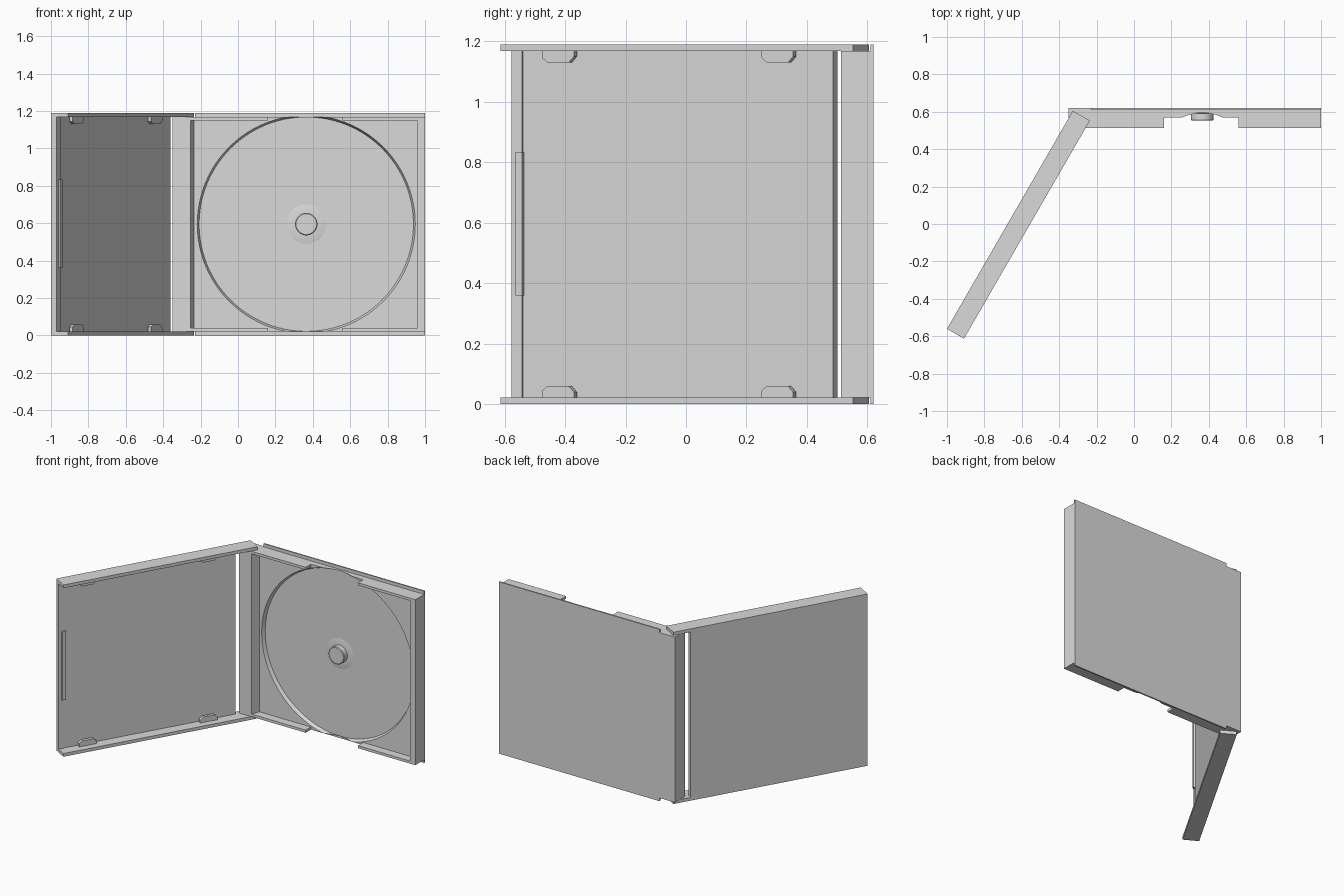
import bpy, bmesh, math
from mathutils import Matrix, Vector

if "Cube" in bpy.data.objects:
    bpy.data.objects.remove(bpy.data.objects["Cube"])

grey = bpy.data.materials.new("light_grey_plastic")
grey.use_nodes = True
grey.diffuse_color = (0.7, 0.7, 0.7, 1)
grey.node_tree.nodes["Principled BSDF"].inputs["Base Color"].default_value = grey.diffuse_color

H = 1.19                       # case height
WALL = 0.022                   # thickness of the lid's top and bottom walls
DISC = Vector((0.365, 0, H / 2))
LID = Matrix.Translation((-0.327, 0.605, 0)) @ Matrix.Rotation(math.radians(240), 4, "Z")


def finish(name, bm, matrix=None):
    bmesh.ops.recalc_face_normals(bm, faces=bm.faces)
    mesh = bpy.data.meshes.new(name)
    bm.to_mesh(mesh)
    bm.free()
    mesh.materials.append(grey)
    obj = bpy.data.objects.new(name, mesh)
    bpy.context.collection.objects.link(obj)
    if matrix:
        obj.matrix_world = matrix
    return obj


def prism(name, outline, axis, lo, hi, matrix=None):
    """Extrude a 2D outline along an axis (y: outline is x,z; z: outline is x,y)."""
    bm = bmesh.new()
    place = (lambda a, b: (a, lo, b)) if axis == "Y" else (lambda a, b: (a, b, lo))
    face = bm.faces.new([bm.verts.new(place(a, b)) for a, b in outline])
    new = bmesh.ops.extrude_face_region(bm, geom=[face])["geom"]
    step = Vector((0, hi - lo, 0)) if axis == "Y" else Vector((0, 0, hi - lo))
    bmesh.ops.translate(bm, vec=step, verts=[v for v in new if isinstance(v, bmesh.types.BMVert)])
    return finish(name, bm, matrix)


def box(name, x, y, z, matrix=None):
    return prism(name, [(x[0], z[0]), (x[1], z[0]), (x[1], z[1]), (x[0], z[1])], "Y", *y, matrix)


def lathe(name, profile, segments=96):
    """Closed turned shape about the disc axis; profile is (radius, y)."""
    bm = bmesh.new()
    rings = []
    for r, y in profile:
        angles = [math.tau * i / segments for i in range(segments)]
        rings.append([bm.verts.new(DISC + Vector((r * math.cos(a), y, r * math.sin(a)))) for a in angles])
    for a, b in zip(rings, rings[1:]):
        for i in range(segments):
            j = (i + 1) % segments
            bm.faces.new((a[i], a[j], b[j], b[i]))
    bm.faces.new(rings[0])
    bm.faces.new(rings[-1])
    return finish(name, bm)


def smooth(obj):
    bpy.ops.object.select_all(action="DESELECT")
    obj.select_set(True)
    bpy.context.view_layer.objects.active = obj
    bpy.ops.object.shade_smooth_by_angle(angle=math.radians(30))


inner = (WALL, H - WALL)

# Back plate, notched at the hinge corners
prism("back_plate", [(-0.35, WALL), (-0.23, WALL), (-0.23, 0), (1, 0),
                     (1, H), (-0.23, H), (-0.23, H - WALL), (-0.35, H - WALL)], "Y", 0.61, 0.62)

# Spine with a sloped inner side
prism("spine", [(-0.35, 0.513), (-0.255, 0.513), (-0.235, 0.57), (-0.235, 0.611), (-0.35, 0.611)],
      "Z", *inner)

# Tray with a tapered round recess that breaks through its edges
tray = box("disc_tray", (-0.236, 0.961), (0.57, 0.611), inner)
cutter = lathe("recess_cutter", [(0.591, 0.55), (0.583, 0.57), (0.573, 0.595)])
cutter.hide_render = True
cut = tray.modifiers.new("recess", "BOOLEAN")
cut.operation, cut.solver, cut.object = "DIFFERENCE", "EXACT", cutter
bpy.context.view_layer.objects.active = tray
bpy.ops.object.modifier_apply(modifier=cut.name)
bpy.data.objects.remove(cutter)
smooth(tray)

# Hub on a low flare
smooth(lathe("disc_hub", [(0.11, 0.596), (0.085, 0.591), (0.06, 0.59), (0.06, 0.557), (0.055, 0.553)], 48))

# Outer end wall and the four side rails
box("tray_end_wall", (0.96, 1.0), (0.513, 0.611), inner)
for side, z in (("bottom", (WALL, 0.04)), ("top", (H - 0.04, H - WALL))):
    box(side + "_hinge_rail", (-0.256, 0.16), (0.513, 0.611), z)
    box(side + "_outer_rail", (0.56, 0.961), (0.513, 0.611), z)

# Lid, laid out along its own length and swung open
LENGTH = 1.346
box("lid_panel", (0.12, 1.306), (0, 0.03), (WALL, H - WALL), LID)
box("lid_panel_lip", (1.305, LENGTH), (0, 0.035), inner, LID)
box("lid_end_ridge", (1.3, 1.325), (0.03, 0.045), (0.36, 0.835), LID)

# Lid walls with the booklet tabs, mirrored top and bottom
for side, flip in (("bottom", False), ("top", True)):
    up = (lambda z: H - z) if flip else (lambda z: z)
    box(side + "_lid_wall", (0, LENGTH), (0, 0.105), sorted((up(0), up(WALL))), LID)
    box(side + "_panel_edge", (0.12, LENGTH), (0, 0.03), sorted((up(0), up(WALL))), LID)
    for where, s in (("hinge", 0.256), ("outer", 1.094)):
        shape = [(0, 0.02), (0, 0.04), (0.02, 0.06), (0.1, 0.06), (0.12, 0.045), (0.12, 0.02)]
        prism(side + "_" + where + "_booklet_tab", [(s + a, up(z)) for a, z in shape],
              "Y", 0.038, 0.058, LID)
